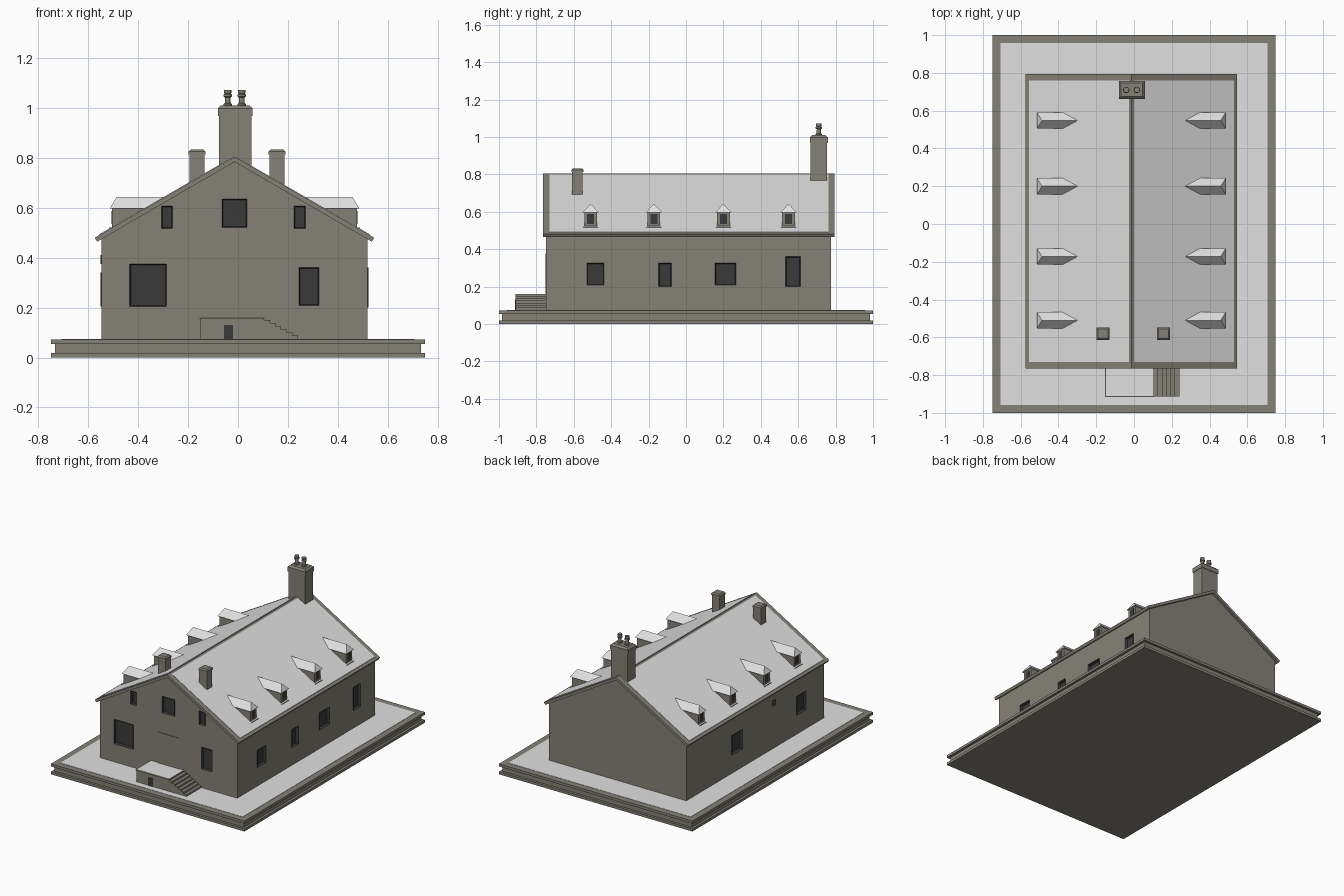
import bpy, bmesh, math
from mathutils import Vector

if "Cube" in bpy.data.objects:
    bpy.data.objects.remove(bpy.data.objects["Cube"])

C = -0.014            # x of the house centre line / ridge
SLOPE = 0.58
RIDGE = 0.805


def mat(name, rgb):
    m = bpy.data.materials.new(name)
    m.diffuse_color = (*rgb, 1)
    m.use_nodes = True
    m.node_tree.nodes["Principled BSDF"].inputs["Base Color"].default_value = m.diffuse_color
    return m


STONE = mat("taupe stone", (0.235, 0.222, 0.185))
PALE = mat("pale grey", (0.75, 0.75, 0.75))
DARK = mat("dark glass", (0.042, 0.042, 0.042))


def finish(name, bm, material):
    bmesh.ops.recalc_face_normals(bm, faces=bm.faces)
    me = bpy.data.meshes.new(name)
    bm.to_mesh(me)
    bm.free()
    me.materials.append(material)
    ob = bpy.data.objects.new(name, me)
    bpy.context.scene.collection.objects.link(ob)
    return ob


def box_bm(x0, x1, y0, y1, z0, z1):
    bm = bmesh.new()
    bmesh.ops.create_cube(bm, size=1)
    for v in bm.verts:
        v.co = Vector((x1 if v.co.x > 0 else x0, y1 if v.co.y > 0 else y0,
                       z1 if v.co.z > 0 else z0))
    return bm


def box(name, x0, x1, y0, y1, z0, z1, material=STONE):
    return finish(name, box_bm(x0, x1, y0, y1, z0, z1), material)


def extrude_xz(name, pts, y0, y1, material=STONE):
    bm = bmesh.new()
    f = bm.faces.new([bm.verts.new((x, y0, z)) for x, z in pts])
    r = bmesh.ops.extrude_face_region(bm, geom=[f])
    for v in r["geom"]:
        if isinstance(v, bmesh.types.BMVert):
            v.co.y = y1
    return finish(name, bm, material)


def roof_z(dx):
    return RIDGE - SLOPE * dx


# Plinth with a groove and a pale paved top
box("plinth_bottom", -0.75, 0.75, -1, 1, 0, 0.018)
box("plinth_groove", -0.733, 0.733, -0.983, 0.983, 0.018, 0.055)
box("plinth_top", -0.75, 0.75, -1, 1, 0.055, 0.073)
box("paving", -0.707, 0.707, -0.957, 0.957, 0.073, 0.075, PALE)

# House body with gables
W = 0.532
body = extrude_xz("house_walls", [(C - W, 0.07), (C + W, 0.07), (C + W, roof_z(W) - 0.015),
                                  (C, RIDGE - 0.015), (C - W, roof_z(W) - 0.015)], -0.748, 0.776)

# Roof slab and pale slope coverings
E, T = 0.56, 0.021
extrude_xz("roof_slab", [(C - E, roof_z(E)), (C, RIDGE), (C + E, roof_z(E)),
                         (C + E - 0.01, roof_z(E) - T + 0.005), (C, RIDGE - T),
                         (C - E + 0.01, roof_z(E) - T + 0.005)], -0.765, 0.794)
for s, side in ((-1, "left"), (1, "right")):
    a, b = 0.013, 0.543
    extrude_xz("roof_covering_" + side,
               [(C + s * a, roof_z(a) - 0.003), (C + s * b, roof_z(b) - 0.003),
                (C + s * b, roof_z(b) + 0.003), (C + s * a, roof_z(a) + 0.003)],
               -0.731, 0.761, PALE)

# Windows: cut openings and set-in dark frames
cutters = bpy.data.collections.new("window_cutters")
bpy.context.scene.collection.children.link(cutters)


def window(name, wall, u0, u1, z0, z1):
    d_in, d_out = 0.02, 0.004
    if wall == "front":
        n, p = Vector((0, -1, 0)), -0.748
        dims = (u0, u1, p - d_out, p + d_in, z0, z1)
    else:
        s = 1 if wall == "right" else -1
        n, p = Vector((s, 0, 0)), C + s * W
        xs = sorted((p + s * d_out, p - s * d_in))
        dims = (*xs, u0, u1, z0, z1)
    cut = box(name + "_cutter", *dims)
    bpy.context.scene.collection.objects.unlink(cut)
    cutters.objects.link(cut)
    cut.hide_render = True
    cut.display_type = 'WIRE'
    bm = box_bm(*dims)
    bm.normal_update()
    f = max(bm.faces, key=lambda q: q.normal.dot(n))
    bmesh.ops.inset_region(bm, faces=[f], thickness=0.006)
    for v in f.verts:
        v.co -= n * 0.018
    finish(name, bm, DARK)


for i, (wall, u0, u1, z0, z1) in enumerate((
        ("front", -0.434, -0.286, 0.204, 0.374), ("front", 0.244, 0.324, 0.208, 0.36),
        ("front", -0.064, 0.036, 0.52, 0.635), ("front", -0.306, -0.262, 0.516, 0.608),
        ("front", 0.224, 0.27, 0.516, 0.608),
        ("right", -0.53, -0.438, 0.208, 0.326), ("right", -0.147, -0.078, 0.2, 0.326),
        ("right", 0.155, 0.267, 0.208, 0.326), ("right", 0.532, 0.612, 0.2, 0.36),
        ("left", 0.16, 0.275, 0.205, 0.34), ("left", -0.205, -0.175, 0.375, 0.41),
        ("left", -0.545, -0.445, 0.21, 0.34))):
    window(f"{wall}_window_{i}", wall, u0, u1, z0, z1)
mod = body.modifiers.new("openings", 'BOOLEAN')
mod.operand_type = 'COLLECTION'
mod.collection = cutters
mod.solver = 'EXACT'
mod.operation = 'DIFFERENCE'

# Front door, landing and side steps
box("front_door", -0.096, 0.068, -0.752, -0.74, 0.16, 0.376)
box("landing", -0.15, 0.104, -0.912, -0.74, 0.07, 0.155)
box("landing_slab", -0.154, 0.106, -0.917, -0.74, 0.155, 0.159)
box("landing_paving", -0.148, 0.104, -0.91, -0.748, 0.159, 0.161, PALE)
box("cellar_window", -0.056, -0.02, -0.915, -0.905, 0.075, 0.13, DARK)
N = 6
prof = [(0.1, 0.07), (0.1, 0.15)]
for i in range(N):
    x, z = 0.106 + (i + 1) * 0.134 / N, 0.15 - i * 0.075 / N
    prof += [(x, z), (x, z - 0.075 / N)]
prof[-1] = (prof[-1][0], 0.07)
extrude_xz("steps", prof, -0.912, -0.748)


# Dormers, four on each slope
def dormer_roof(name, s, y):
    bm = bmesh.new()
    P = lambda dx, dy, z: bm.verts.new((C + s * dx, y + dy, z))
    h, lo, hi = 0.043, 0.597, 0.643
    a, b, c, d = P(0.5, -h, lo), P(0.5, h, lo), P(0.25, h, lo), P(0.25, -h, lo)
    r0, r1 = P(0.473, 0, hi), P(0.25, 0, hi)
    for q in ((a, b, r0), (b, c, r1, r0), (a, r0, r1, d), (c, d, r1), (a, d, c, b)):
        bm.faces.new(q)
    finish(name, bm, PALE)


for s, side in ((-1, "left"), (1, "right")):
    for i, y in enumerate((-0.51, -0.172, 0.2, 0.548)):
        tag = f"{side}_{i}"
        span = lambda p, q: sorted((C + s * p, C + s * q))
        box("dormer_wall_" + tag, *span(0.35, 0.491), y - 0.034, y + 0.034, 0.51, 0.598)
        box("dormer_sill_" + tag, *span(0.47, 0.502), y - 0.04, y + 0.04, 0.505, 0.52)
        box("dormer_window_" + tag, *span(0.48, 0.493), y - 0.019, y + 0.019, 0.535, 0.588, DARK)
        dormer_roof("dormer_roof_" + tag, s, y)


# Chimneys with chamfered caps
def chimney(name, x, y, hx, hy, z0, zc, z1, ch):
    box(name + "_stack", x - hx, x + hx, y - hy, y + hy, z0, zc)
    e = 0.004
    bm = box_bm(x - hx - e, x + hx + e, y - hy - e, y + hy + e, zc, z1)
    top = [ed for ed in bm.edges if all(v.co.z > z1 - 1e-5 for v in ed.verts)]
    bmesh.ops.bevel(bm, geom=top, offset=ch, segments=1, affect='EDGES')
    finish(name + "_cap", bm, STONE)


chimney("rear_chimney", -0.011, 0.71, 0.065, 0.044, 0.7, 0.967, 1.01, 0.012)
chimney("front_left_chimney", -0.164, -0.581, 0.03, 0.028, 0.64, 0.814, 0.833, 0.008)
chimney("front_right_chimney", 0.156, -0.581, 0.03, 0.028, 0.64, 0.814, 0.833, 0.008)

# Turned chimney pots
for s in (-1, 1):
    bm = bmesh.new()
    vs = [bm.verts.new((r, 0, z)) for r, z in (
        (0.017, 1.005), (0.017, 1.016), (0.012, 1.02), (0.011, 1.042), (0.017, 1.046),
        (0.017, 1.054), (0.012, 1.057), (0.015, 1.062), (0.015, 1.071), (0, 1.071))]
    es = [bm.edges.new(p) for p in zip(vs, vs[1:])]
    bmesh.ops.spin(bm, geom=vs + es, cent=(0, 0, 0), axis=(0, 0, 1),
                   angle=2 * math.pi, steps=14, use_merge=True)
    bmesh.ops.remove_doubles(bm, verts=bm.verts, dist=1e-5)
    bmesh.ops.translate(bm, verts=bm.verts, vec=(-0.013 + s * 0.028, 0.71, 0))
    finish("chimney_pot_" + ("left" if s < 0 else "right"), bm, STONE)
